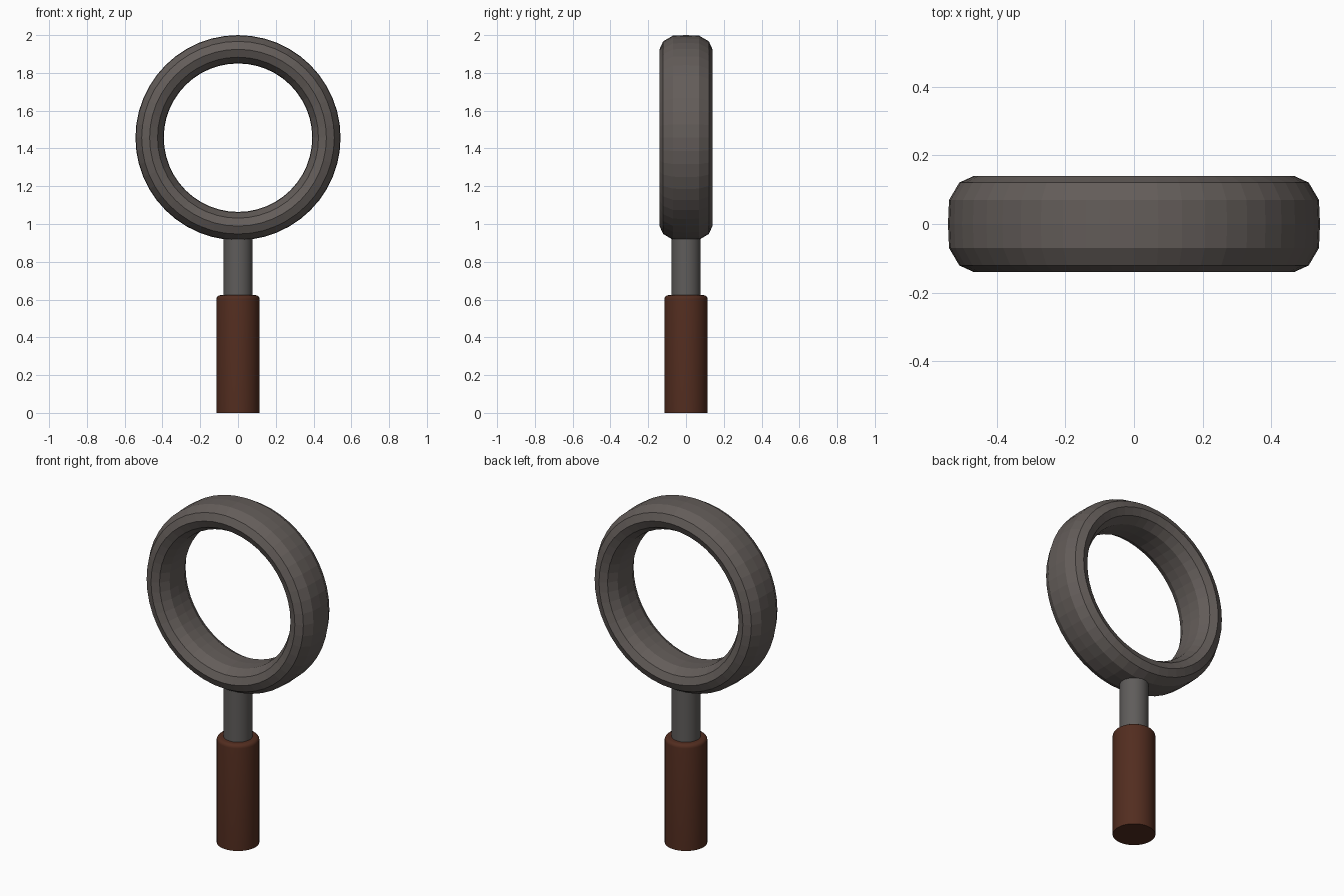
import bpy, bmesh
from math import cos, sin, pi, radians

if "Cube" in bpy.data.objects:
    bpy.data.objects.remove(bpy.data.objects["Cube"])


def material(name, rgb):
    m = bpy.data.materials.new(name)
    m.diffuse_color = (*rgb, 1)
    m.use_nodes = True
    m.node_tree.nodes["Principled BSDF"].inputs["Base Color"].default_value = m.diffuse_color
    return m


def lathe(name, profile, segments, mat, closed=False, upright=True, z=0, smooth=True):
    """Spin (radius, height) points round z, or round y when not upright."""
    bm = bmesh.new()
    rings = []
    for i in range(segments):
        a = 2 * pi * i / segments
        rings.append([bm.verts.new((r * cos(a), r * sin(a), h) if upright
                                   else (r * cos(a), h, r * sin(a) + z))
                      for r, h in profile])
    n = len(profile)
    for i in range(segments):
        p, q = rings[i], rings[(i + 1) % segments]
        for j in range(n if closed else n - 1):
            k = (j + 1) % n
            bm.faces.new((p[j], q[j], q[k], p[k]))
    if not closed:
        bm.faces.new([r[0] for r in rings])
        bm.faces.new([r[-1] for r in rings])
    bmesh.ops.recalc_face_normals(bm, faces=bm.faces)
    mesh = bpy.data.meshes.new(name)
    bm.to_mesh(mesh)
    bm.free()
    mesh.materials.append(mat)
    ob = bpy.data.objects.new(name, mesh)
    bpy.context.collection.objects.link(ob)
    if smooth:
        bpy.ops.object.select_all(action='DESELECT')
        ob.select_set(True)
        bpy.context.view_layer.objects.active = ob
        bpy.ops.object.shade_smooth_by_angle(angle=radians(30))
    return ob


metal = material("dark_metal", (0.125, 0.108, 0.1))
steel = material("shaft_metal", (0.115, 0.108, 0.104))
wood = material("brown_wood", (0.085, 0.026, 0.014))

# Ring: flattened 12-sided section, faceted
R = 0.468
quarter = [(0.075, 0.0), (0.072, 0.07), (0.042, 0.121), (0.0, 0.14)]
half = quarter + [(-d, y) for d, y in reversed(quarter[:-1])]
section = half + [(d, -y) for d, y in reversed(half[1:-1])]
lathe("ring", [(R + d, y) for d, y in section], 48, metal,
      closed=True, upright=False, z=1.457, smooth=False)

# Shaft, running up into the ring
lathe("shaft", [(0.077, 0.6), (0.077, 0.98)], 32, steel)

# Handle with a rounded top rim
rim = [(0.094 + 0.02 * cos(a), 0.603 + 0.02 * sin(a))
       for a in (pi / 2 * i / 4 for i in range(5))]
lathe("handle", [(0.114, 0.0)] + rim, 32, wood)
